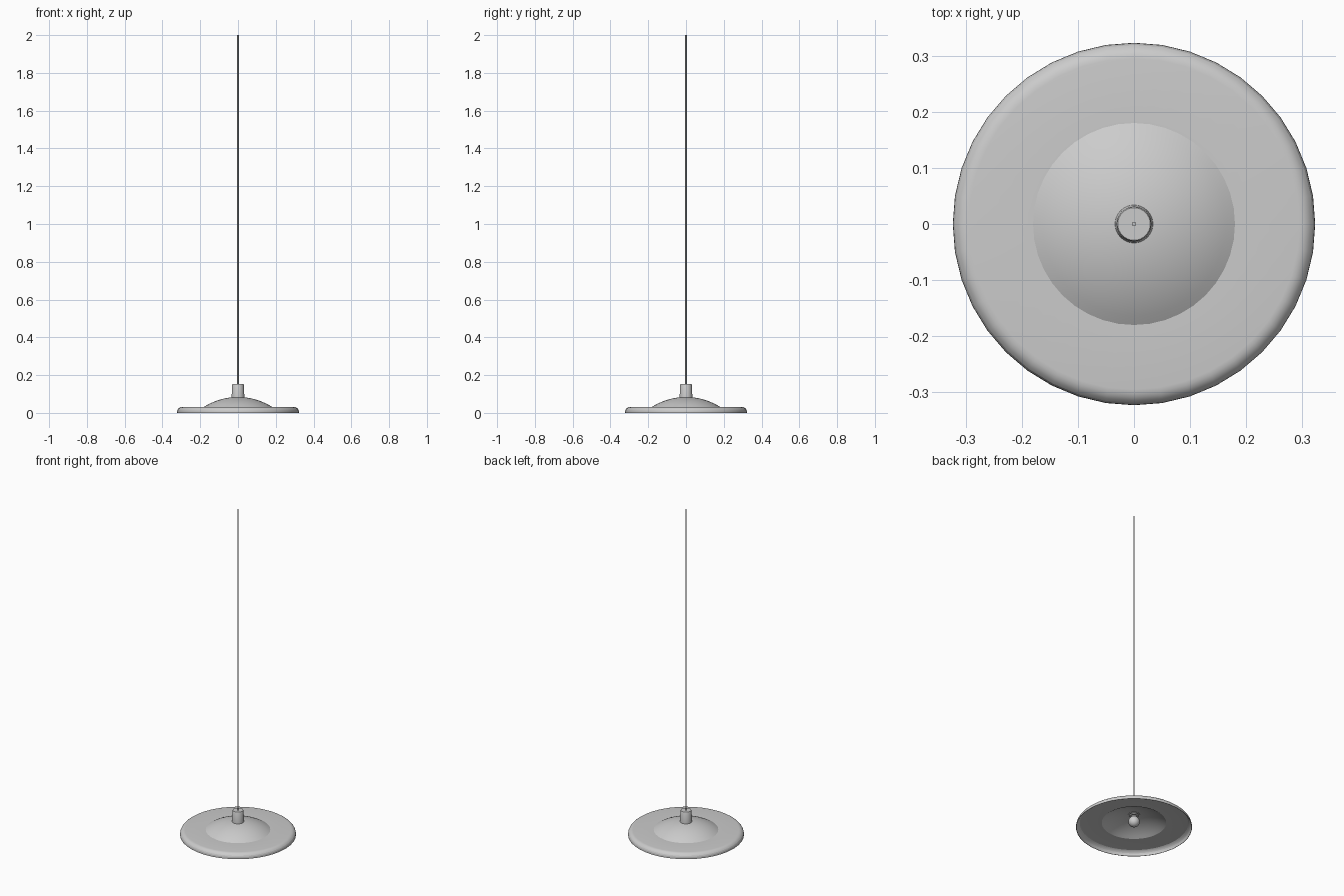
import bpy, bmesh, math

if "Cube" in bpy.data.objects:
    bpy.data.objects.remove(bpy.data.objects["Cube"], do_unlink=True)

grey = bpy.data.materials.new("light grey")
grey.use_nodes = True
colour = (0.6, 0.6, 0.6, 1)
grey.diffuse_color = colour
grey.node_tree.nodes["Principled BSDF"].inputs["Base Color"].default_value = colour


def lathe(name, profile, sides, angle=30):
    """Spin (radius, height) points around the z axis."""
    bm = bmesh.new()
    verts = [bm.verts.new((r, 0, z)) for r, z in profile]
    edges = [bm.edges.new(pair) for pair in zip(verts, verts[1:])]
    bmesh.ops.spin(bm, geom=verts + edges, cent=(0, 0, 0), axis=(0, 0, 1),
                   angle=math.tau, steps=sides, use_duplicate=False)
    bmesh.ops.remove_doubles(bm, verts=bm.verts, dist=0.0001)
    bmesh.ops.recalc_face_normals(bm, faces=bm.faces)
    mesh = bpy.data.meshes.new(name)
    bm.to_mesh(mesh)
    bm.free()
    mesh.materials.append(grey)
    obj = bpy.data.objects.new(name, mesh)
    bpy.context.collection.objects.link(obj)
    bpy.ops.object.select_all(action="DESELECT")
    obj.select_set(True)
    bpy.context.view_layer.objects.active = obj
    bpy.ops.object.shade_smooth_by_angle(angle=math.radians(angle))
    return obj


def arc(cr, cz, rr, rz, start, end, steps):
    """Points on an elliptical arc, angles in degrees."""
    angles = [math.radians(start + (end - start) * i / steps) for i in range(steps + 1)]
    return [(max(0, cr + rr * math.cos(a)), cz + rz * math.sin(a)) for a in angles]


# Shade: shallow dome, flat brim and a rounded lip, as a thin shell
dome_radius, dome_rise = 0.18, 0.052
sphere = (dome_radius ** 2 + dome_rise ** 2) / (2 * dome_rise)
half = math.degrees(math.asin(dome_radius / sphere))
dome = arc(0, 0.084 - sphere, sphere, sphere, 90, 90 - half, 10)
lip = arc(0.295, 0.005, 0.028, 0.027, 90, 0, 6)
outer = dome + lip + [(0.323, 0)]
inner = [(max(0, r - 0.002) if z < 0.031 else r, max(0, z - 0.002)) for r, z in outer]
lathe("shade", outer + inner[::-1], 40, 15)

# Socket cap on top of the dome, slightly tapered
lathe("socket_cap", [(0, 0.078), (0.034, 0.078), (0.0335, 0.09), (0.031, 0.148),
                     (0.029, 0.152), (0, 0.152)], 32)

# Bulb holder and bulb under the dome
lathe("bulb_holder", [(0, 0.084), (0.025, 0.084), (0.025, 0.072), (0, 0.072)], 32)
neck = [(0, 0.075), (0.016, 0.075)]
lathe("bulb", neck + arc(0, 0.038, 0.032, 0.032, 60, -90, 14), 32, 50)

# Hanging cord
lathe("cord", [(0, 0.15), (0.004, 0.15), (0.004, 2), (0, 2)], 12, 40)
